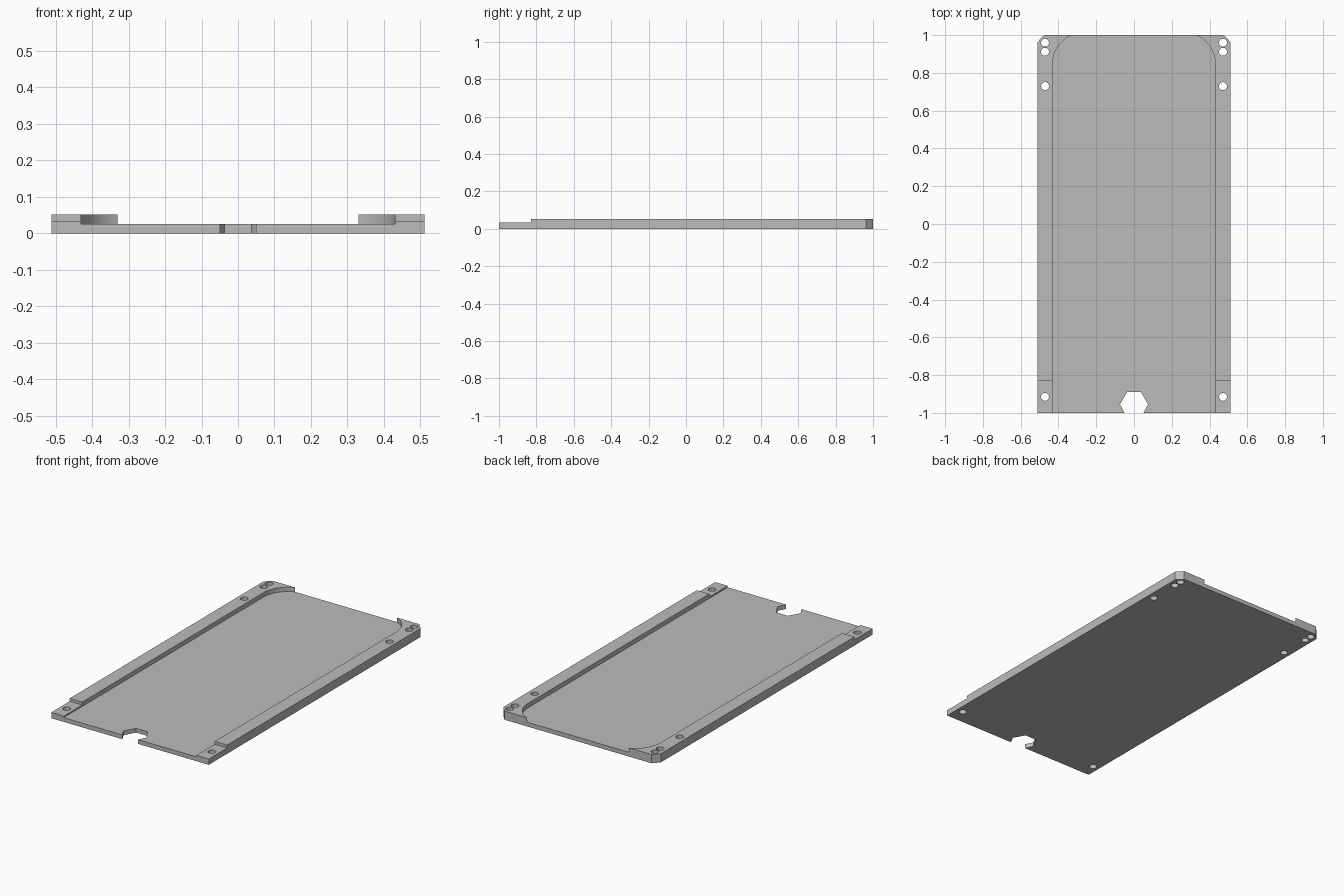
import bpy
import bmesh
from math import sin, cos, radians

HALF_W, TOP, FLOOR, STEP, SHEET = 0.511, 0.051, 0.025, 0.034, 0.004

old = bpy.data.objects.get("Cube")
if old:
    bpy.data.objects.remove(old, do_unlink=True)

grey = bpy.data.materials.new("light grey")
grey.use_nodes = True
grey.diffuse_color = (0.5, 0.5, 0.5, 1)
grey.node_tree.nodes["Principled BSDF"].inputs["Base Color"].default_value = grey.diffuse_color


def mirrored(right):
    """Close a right-hand profile with its mirror image."""
    return right + [(-x, y) for x, y in reversed(right)]


def prism(name, outline, z0, z1):
    """Extrude a flat outline between two heights."""
    bm = bmesh.new()
    face = bm.faces.new([bm.verts.new((x, y, z0)) for x, y in outline])
    new = bmesh.ops.extrude_face_region(bm, geom=[face])["geom"]
    bmesh.ops.translate(bm, vec=(0, 0, z1 - z0),
                        verts=[v for v in new if isinstance(v, bmesh.types.BMVert)])
    bmesh.ops.recalc_face_normals(bm, faces=bm.faces)
    mesh = bpy.data.meshes.new(name)
    bm.to_mesh(mesh)
    bm.free()
    mesh.materials.append(grey)
    obj = bpy.data.objects.new(name, mesh)
    bpy.context.collection.objects.link(obj)
    return obj


def circle(cx, cy, r, n=24):
    return [(cx + r * cos(radians(360 * i / n)), cy + r * sin(radians(360 * i / n)))
            for i in range(n)]


# Outline with a hexagonal front notch and chamfered back corners
outline = mirrored([(0.037, -0.89), (0.074, -0.955), (0.05, -1), (HALF_W, -1),
                    (HALF_W, 0.963), (0.476, 1)])
tray = prism("tray", outline, SHEET, TOP)
sheet = prism("backing_sheet", outline, 0, SHEET)

# Pocket with rounded back corners, open at both ends
radius = 0.1625
arc = [(0.43 - radius + radius * cos(radians(a * 4.5)), 0.85 + radius * sin(radians(a * 4.5)))
       for a in range(16)]
pocket = prism("pocket_cutter", mirrored([(0.43, -1.1)] + arc + [(0.32, 1.1)]), FLOOR, 0.1)

# Lowered front ends of the rails
step = prism("step_cutter", mirrored([(0.6, -1.1), (0.6, -0.83)]), STEP, 0.1)

# Screw holes along both rails
holes = [prism("hole_cutter", circle(side * 0.471, y, 0.021), -0.1, 0.1)
         for side in (-1, 1) for y in (-0.915, 0.73, 0.912, 0.96)]

for obj, cutters in ((tray, [pocket, step] + holes), (sheet, holes)):
    bpy.ops.object.select_all(action="DESELECT")
    bpy.context.view_layer.objects.active = obj
    obj.select_set(True)
    for cutter in cutters:
        mod = obj.modifiers.new("cut", "BOOLEAN")
        mod.operation = "DIFFERENCE"
        mod.solver = "EXACT"
        mod.object = cutter
        bpy.ops.object.modifier_apply(modifier=mod.name)
    bpy.ops.object.shade_smooth_by_angle(angle=radians(25))

for cutter in [pocket, step] + holes:
    bpy.data.objects.remove(cutter, do_unlink=True)
